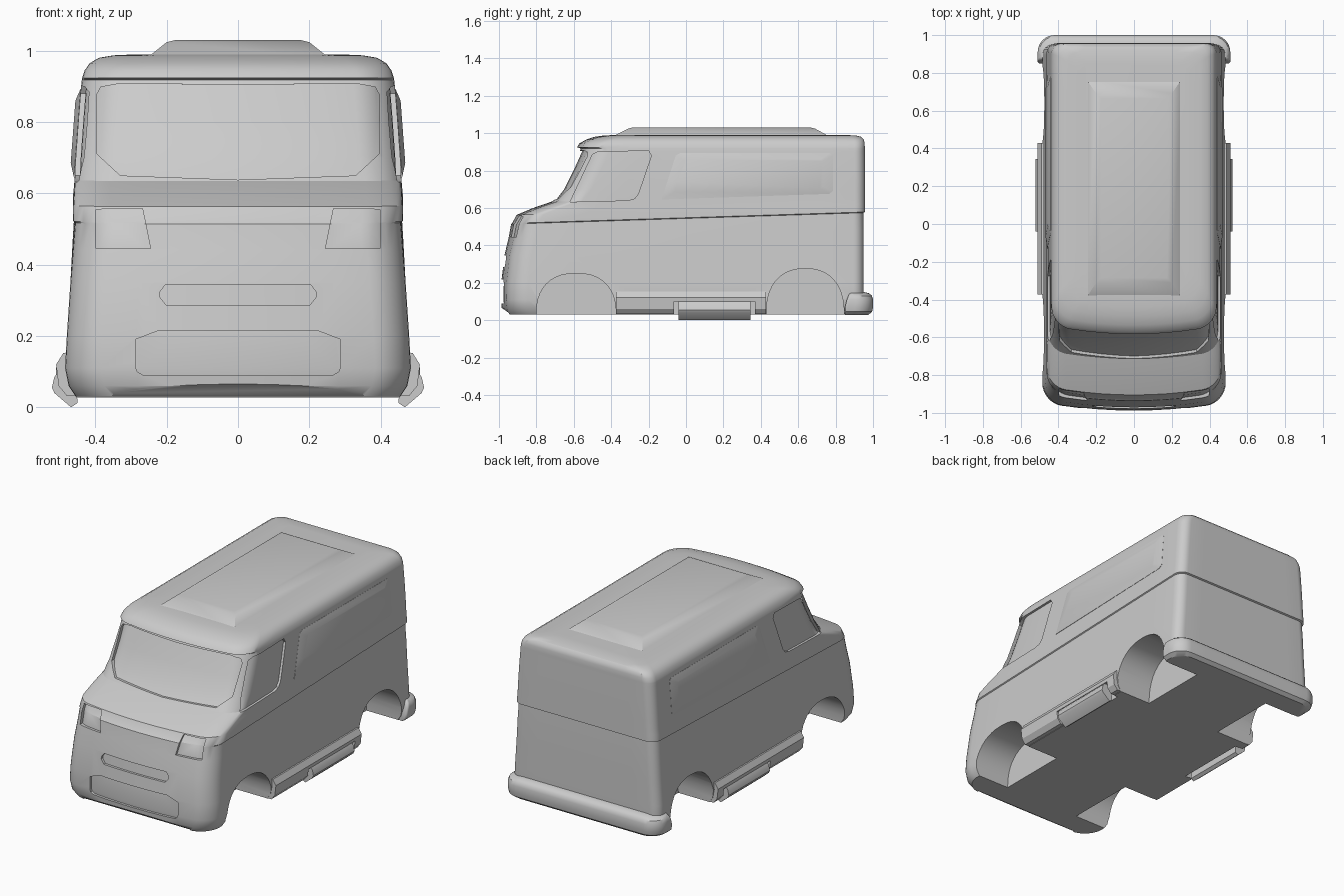
import bpy, bmesh, math

cube = bpy.data.objects.get("Cube")
if cube:
    bpy.data.objects.remove(cube, do_unlink=True)

paint = bpy.data.materials.new("light_grey")
paint.use_nodes = True
GREY = (0.6, 0.6, 0.6, 1)
paint.diffuse_color = GREY
paint.node_tree.nodes["Principled BSDF"].inputs["Base Color"].default_value = GREY


def loft(name, rings):
    """Skin a list of equal-length closed rings and cap both ends."""
    bm = bmesh.new()
    loops = [[bm.verts.new(p) for p in ring] for ring in rings]
    n = len(loops[0])
    for a, b in zip(loops, loops[1:]):
        for i in range(n):
            j = (i + 1) % n
            bm.faces.new((a[i], a[j], b[j], b[i]))
    bm.faces.new(loops[0][::-1])
    bm.faces.new(loops[-1])
    bmesh.ops.recalc_face_normals(bm, faces=bm.faces)
    me = bpy.data.meshes.new(name)
    bm.to_mesh(me)
    bm.free()
    me.materials.append(paint)
    ob = bpy.data.objects.new(name, me)
    bpy.context.collection.objects.link(ob)
    return ob


def prism(name, pts, axis, a, b):
    """Extrude (y, z) points along x, or (x, z) points along y."""
    if axis == "x":
        return loft(name, [[(d, u, v) for u, v in pts] for d in (a, b)])
    return loft(name, [[(u, d, v) for u, v in pts] for d in (a, b)])


def section(z, slope, yf, yb, hw, rf, rb, bow):
    """Rounded plan outline with a bowed front and a sloping height."""
    pts = []
    corners = ((hw - rb, yb - rb, rb, 0), (rb - hw, yb - rb, rb, 90),
               (rf - hw, yf + rf, rf, 180), (hw - rf, yf + rf, rf, 270))
    for k, (cx, cy, r, start) in enumerate(corners):
        for i in range(9):
            t = math.radians(start + i * 11.25)
            pts.append((cx + r * math.cos(t), cy + r * math.sin(t)))
        nx, ny, nr, ns = corners[(k + 1) % 4]
        t = math.radians(ns)
        end, last = (nx + nr * math.cos(t), ny + nr * math.sin(t)), pts[-1]
        for i in range(1, 8):
            f = i / 8
            pts.append(tuple(p + (q - p) * f for p, q in zip(last, end)))
    ring = []
    for x, y in pts:
        if y < 0:
            y += bow * (x / hw) ** 2 * min(1, -y / 0.4)
        ring.append((x, y, z + slope * (y - 0.95)))
    return ring


# Height, belt slope, front, back, half width
LEVELS = (
    (.03, 0, -.97, .94, .455), (.06, 0, -.985, .948, .475), (.11, 0, -.99, .95, .485),
    (.2, 0, -.988, .95, .48), (.35, 0, -.97, .95, .47), (.48, .02, -.948, .95, .463),
    (.574, .032, -.935, .948, .457), (.578, .032, -.93, .957, .463),
    (.6, .02, -.905, .957, .462), (.62, .012, -.82, .957, .46),
    (.645, .006, -.715, .957, .458), (.7, 0, -.665, .957, .455), (.8, 0, -.615, .957, .448),
    (.9, 0, -.57, .956, .44), (.918, 0, -.562, .956, .438), (.924, 0, -.583, .956, .437),
    (.945, 0, -.57, .955, .43), (.965, 0, -.535, .951, .416), (.98, 0, -.49, .937, .39),
    (.987, 0, -.44, .91, .35), (.99, 0, -.38, .85, .28))


def shell(name, d):
    rings = []
    for z, s, yf, yb, hw in LEVELS:
        top = d if z > .95 else 0
        rings.append(section(z - top, s, yf + d, yb - d, hw - d, .1, .055, .045))
    return loft(name, rings)


def subtract(ob, cutters):
    for c in cutters:
        c.hide_render = True
        m = ob.modifiers.new("cut", "BOOLEAN")
        m.operation, m.solver, m.object = "DIFFERENCE", "EXACT", c
    bpy.context.view_layer.update()
    dg = bpy.context.evaluated_depsgraph_get()
    me = bpy.data.meshes.new_from_object(ob.evaluated_get(dg))
    ob.modifiers.clear()
    ob.data = me


def mirrored(half):
    return half + [(-x, z) for x, z in reversed(half)]


body = shell("body", 0)
core = shell("core", .014)

# Shallow recesses: windscreen, grilles, headlights, side windows
screen = [(0, .638), (.33, .65), (.395, .71), (.397, .875), (.385, .898), (.33, .908), (0, .904)]
slot = [(.2, .285), (.22, .31), (.22, .322), (.203, .345)]
grille = [(.265, .09), (.283, .1), (.288, .115), (.288, .19), (.22, .216)]
lamp = [(.245, .445), (.398, .445), (.398, .555), (.268, .558)]
side = [(-.62, .632), (-.5, .885), (-.47, .9), (-.2, .905), (-.185, .88), (-.255, .675), (-.275, .65), (-.31, .64)]
recesses = [
    prism("screen_cutter", screen + [(-x, z) for x, z in reversed(screen[1:-1])], "y", -1.1, -.4),
    prism("slot_cutter", mirrored(slot), "y", -1.1, -.85),
    prism("grille_cutter", mirrored(grille), "y", -1.1, -.85)]
for s in (1, -1):
    recesses.append(prism("lamp_cutter", [(s * x, z) for x, z in lamp], "y", -1.1, -.75))
    recesses.append(prism("side_window_cutter", side, "x", s * .38, s * .6))
for c in recesses:
    subtract(c, [core])

# Wheel arches, step notches and chin cut-out
def arch(cy, half, top):
    pts = [(cy - half, -.1)]
    for i in range(21):
        t = math.pi * (1 - i / 20)
        c, s = math.cos(t), math.sin(t)
        pts.append((cy + half * math.copysign(abs(c) ** .85, c), .03 + (top - .03) * s ** .85))
    return pts + [(cy + half, -.1)]


openings, notches = [], []
for s in (1, -1):
    openings.append(prism("front_arch_cutter", arch(-.587, .213, .25), "x", s * .25, s * .7))
    openings.append(prism("rear_arch_cutter", arch(.637, .208, .275), "x", s * .25, s * .7))
    notches.append(prism("step_cutter", [(-.065, -.1), (-.065, .1), (.37, .1), (.37, -.1)],
                         "x", s * .43, s * .7))
chin = prism("chin_cutter", [(-1.1, .065), (-.985, .065), (-.92, .02), (-1.1, .02)], "x", -.35, .35)
subtract(body, recesses + openings + notches + [chin])
parts = [body]

# Roof hatch
parts.append(loft("roof_hatch", [
    [(x, y0, z), (-x, y0, z), (-x, y1, z), (x, y1, z)]
    for x, y0, y1, z in ((.255, -.395, .77, .98), (.2, -.31, .69, 1.024), (.175, -.285, .665, 1.03))]))

# Rear bumper
parts.append(loft("rear_bumper", [
    section(z, 0, .85 + f, 1 - d, .51 - d, .012, .09, 0)
    for z, d, f in ((.028, .025, 0), (.045, .005, 0), (.07, 0, 0), (.11, 0, .01),
                    (.13, .006, .018), (.143, .02, .025), (.15, .045, .03))]))

# Side panels, sills and steps
outer = [(-.13, .645), (-.1, .74), (-.055, .88), (-.03, .893), (.77, .893), (.785, .88), (.785, .69), (.765, .675)]
inner = [(-.06, .685), (-.05, .74), (-.005, .85), (.01, .86), (.72, .86), (.73, .85), (.73, .715), (.715, .705)]
sill = [(.4, .032), (.48, .032), (.503, .06), (.51, .12), (.49, .152), (.44, .16)]
step = [(.45, .012), (.468, 0), (.515, .04), (.522, .055), (.515, .085), (.5, .105), (.485, .1), (.452, .045)]
for s, label in ((1, "left"), (-1, "right")):
    parts.append(loft(label + "_side_panel", [
        [(s * (.455 - .075 * (z - .7) + out), y, z) for y, z in loop]
        for loop, out in ((outer, -.01), (outer, .001), (inner, .013))]))
    rail = prism(label + "_sill", [(s * x, z) for x, z in sill], "y", -.374, .428)
    subtract(rail, notches)
    parts.append(rail)
    parts.append(prism(label + "_step", [(s * x, z) for x, z in step], "y", -.04, .345))

# Remove helpers, then shade
for c in recesses + openings + notches + [chin, core]:
    bpy.data.objects.remove(c, do_unlink=True)
bpy.ops.object.select_all(action="DESELECT")
for ob in parts:
    ob.select_set(True)
bpy.context.view_layer.objects.active = body
bpy.ops.object.shade_smooth_by_angle(angle=math.radians(32))
